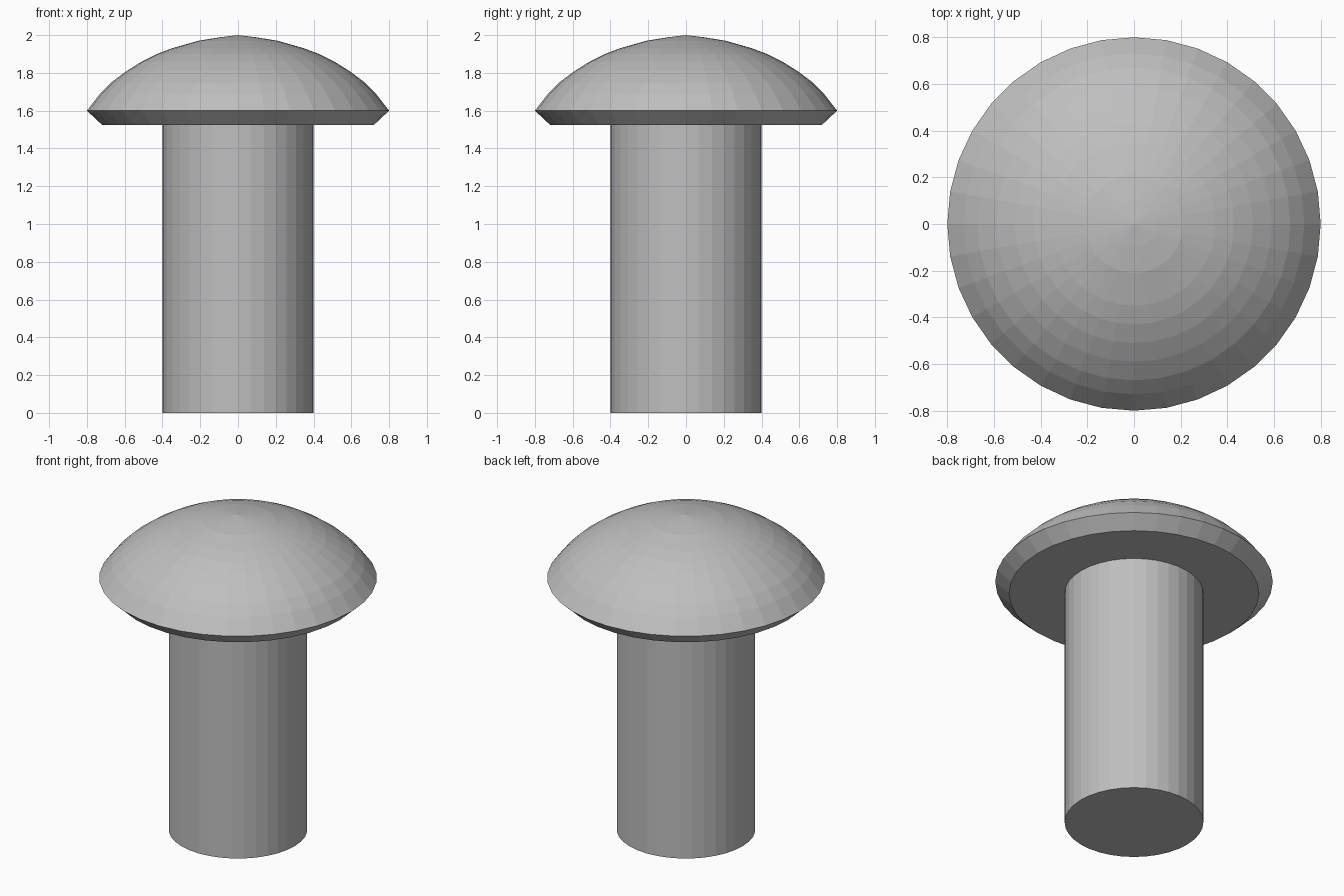
import bpy
import bmesh
from math import tau

cube = bpy.data.objects.get("Cube")
if cube:
    bpy.data.objects.remove(cube, do_unlink=True)

SIDES = 36

# Plain grey metal
grey = bpy.data.materials.new("grey_metal")
grey.use_nodes = True
colour = (0.52, 0.52, 0.52, 1)
grey.diffuse_color = colour
grey.node_tree.nodes["Principled BSDF"].inputs["Base Color"].default_value = colour


def lathe(name, profile):
    """Spin a closed (radius, height) profile around the z axis."""
    bm = bmesh.new()
    verts = [bm.verts.new((r, 0, z)) for r, z in profile]
    edges = [bm.edges.new(pair) for pair in zip(verts, verts[1:])]
    bmesh.ops.spin(bm, geom=verts + edges, cent=(0, 0, 0), axis=(0, 0, 1),
                   angle=tau, steps=SIDES, use_duplicate=False)
    bmesh.ops.remove_doubles(bm, verts=bm.verts, dist=0.0005)
    bmesh.ops.recalc_face_normals(bm, faces=bm.faces)
    mesh = bpy.data.meshes.new(name)
    bm.to_mesh(mesh)
    bm.free()
    mesh.materials.append(grey)
    obj = bpy.data.objects.new(name, mesh)
    bpy.context.collection.objects.link(obj)
    return obj


# Cylindrical shank
lathe("shank", [(0, 0), (0.4, 0), (0.4, 1.53), (0, 1.53)])

# Domed head with a chamfered underside
lathe("head", [(0, 1.525), (0.72, 1.525), (0.8, 1.6), (0.73, 1.69),
               (0.67, 1.75), (0.59, 1.81), (0.51, 1.86), (0.43, 1.9),
               (0.35, 1.93), (0.21, 1.97), (0.1, 1.988), (0, 2)])
